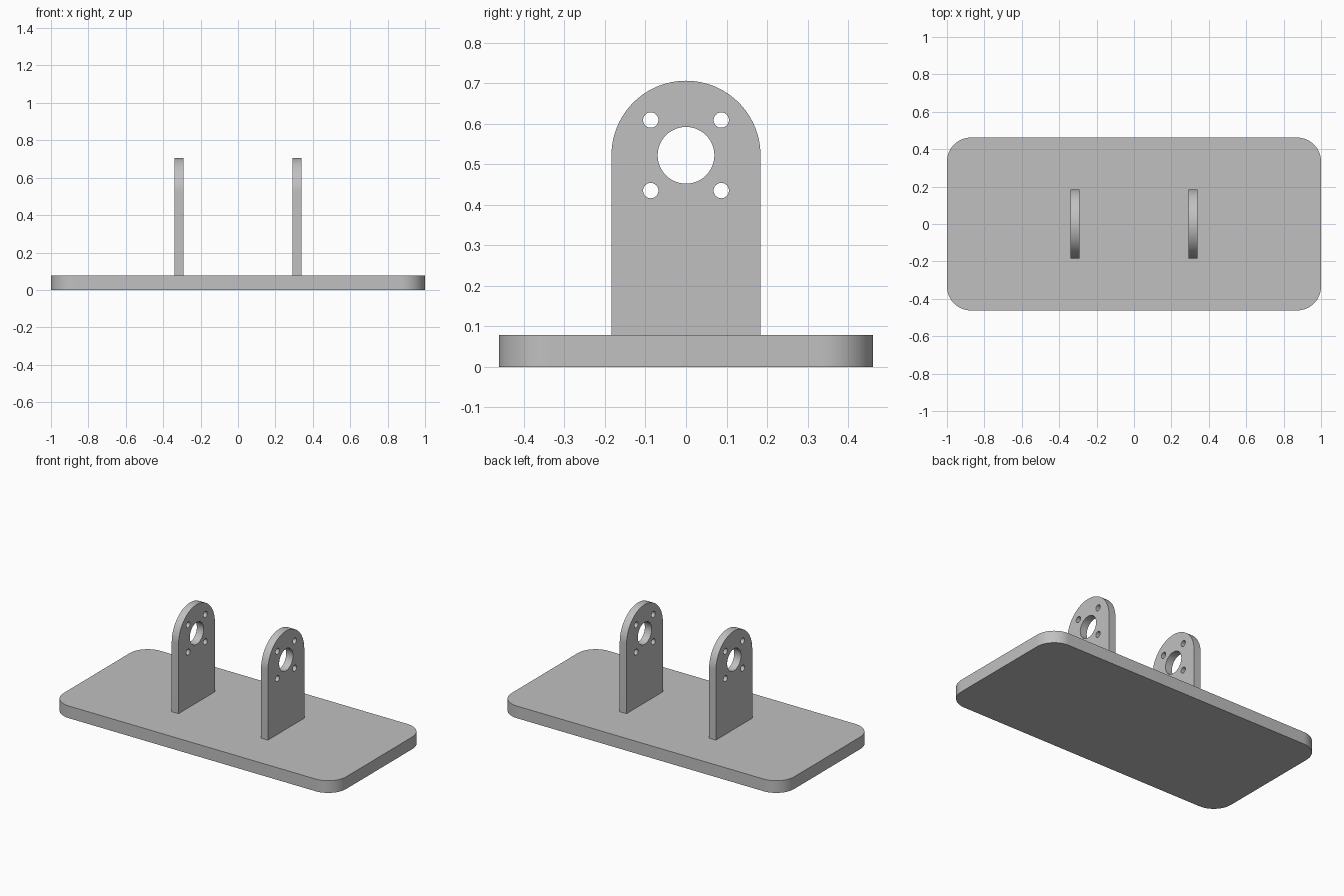
import bpy, bmesh
from math import pi, sin, cos, radians

if "Cube" in bpy.data.objects:
    bpy.data.objects.remove(bpy.data.objects["Cube"], do_unlink=True)

BASE_H = 0.078       # base plate thickness
HOLE_Z = 0.522       # height of the main bore
WALL = 0.048         # bracket thickness

grey = bpy.data.materials.new("light grey")
grey.use_nodes = True
grey.diffuse_color = (0.53, 0.53, 0.53, 1)
grey.node_tree.nodes["Principled BSDF"].inputs["Base Color"].default_value = (0.53, 0.53, 0.53, 1)


def arc(cx, cy, r, start, end, steps):
    """Points along an arc, angles in degrees."""
    angles = [radians(start + (end - start) * i / steps) for i in range(steps + 1)]
    return [(cx + r * cos(a), cy + r * sin(a)) for a in angles]


def circle(cx, cy, r, steps):
    return arc(cx, cy, r, 0, 360, steps)[:-1]


def plate(name, loops, thickness, location, rotation=(0, 0, 0)):
    """Extrude a flat outline (first loop) with holes (other loops)."""
    curve = bpy.data.curves.new(name, "CURVE")
    curve.dimensions = "2D"
    curve.fill_mode = "BOTH"
    curve.extrude = thickness / 2
    for loop in loops:
        spline = curve.splines.new("POLY")
        spline.points.add(len(loop) - 1)
        for point, (x, y) in zip(spline.points, loop):
            point.co = (x, y, 0, 1)
        spline.use_cyclic_u = True
    obj = bpy.data.objects.new(name, curve)
    bpy.context.collection.objects.link(obj)
    obj.location, obj.rotation_euler = location, rotation
    bpy.ops.object.select_all(action="DESELECT")
    obj.select_set(True)
    bpy.context.view_layer.objects.active = obj
    bpy.ops.object.convert(target="MESH")
    obj = bpy.context.view_layer.objects.active

    # Weld the caps to the walls and tidy normals
    bm = bmesh.new()
    bm.from_mesh(obj.data)
    bmesh.ops.remove_doubles(bm, verts=bm.verts, dist=0.0001)
    bmesh.ops.recalc_face_normals(bm, faces=bm.faces)
    bm.to_mesh(obj.data)
    bm.free()
    obj.data.materials.clear()
    obj.data.materials.append(grey)
    bpy.ops.object.shade_smooth_by_angle(angle=radians(30))
    return obj


# Base plate with rounded corners
half_x, half_y, corner = 1.0, 0.462, 0.128
outline = []
for i, (sx, sy) in enumerate([(1, 1), (-1, 1), (-1, -1), (1, -1)]):
    outline += arc(sx * (half_x - corner), sy * (half_y - corner), corner, 90 * i, 90 * i + 90, 16)
plate("base_plate", [outline], BASE_H, (0, 0, BASE_H / 2))

# Upright brackets: arched top, central bore and four bolt holes
half_w = 0.184
bracket = [(-half_w, BASE_H), (half_w, BASE_H)] + arc(0, HOLE_Z, half_w, 0, 180, 48)
holes = [circle(0, HOLE_Z, 0.07, 48)]
holes += [circle(sx * 0.087, HOLE_Z + sz * 0.087, 0.019, 24) for sx in (-1, 1) for sz in (-1, 1)]
for side, sx in (("left", 1), ("right", -1)):
    plate(side + "_bracket", [bracket] + holes, WALL, (sx * 0.316, 0, 0), (pi / 2, 0, pi / 2))
